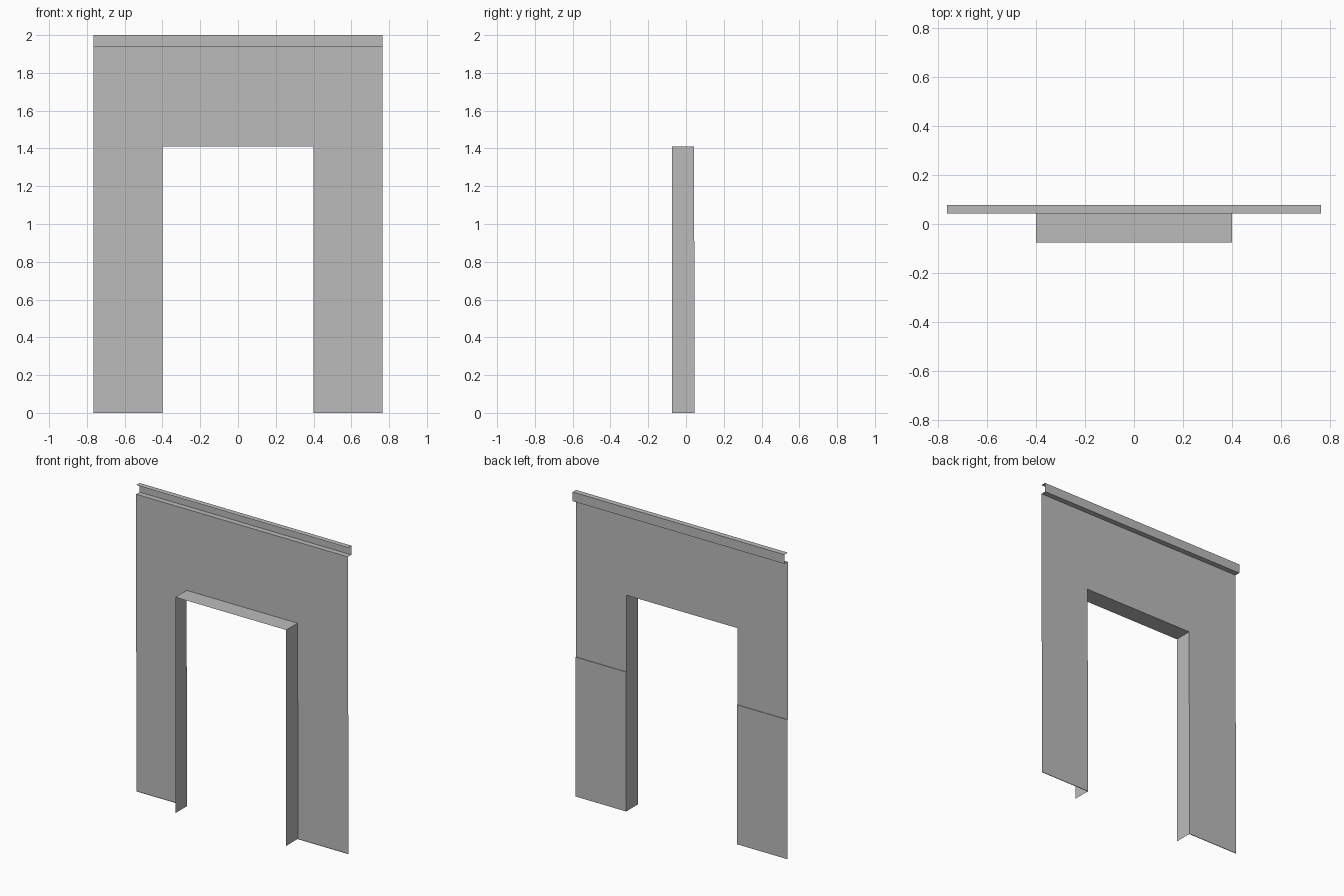
import bpy
import bmesh

if "Cube" in bpy.data.objects:
    bpy.data.objects.remove(bpy.data.objects["Cube"], do_unlink=True)

HALF_W, DOOR_W = 0.765, 0.4           # half widths of wall and doorway
DOOR_H, STEP_H, WALL_H, TOP = 1.41, 0.91, 1.94, 2.0
FRONT, WALL, PLINTH, BACK = -0.075, 0.042, 0.046, 0.077

grey = bpy.data.materials.new("plain grey")
grey.use_nodes = True
grey.diffuse_color = (0.5, 0.5, 0.5, 1)
grey.node_tree.nodes["Principled BSDF"].inputs["Base Color"].default_value = (0.5, 0.5, 0.5, 1)


def finish(name, bm):
    mesh = bpy.data.meshes.new(name)
    bm.to_mesh(mesh)
    bm.free()
    mesh.materials.append(grey)
    obj = bpy.data.objects.new(name, mesh)
    bpy.context.collection.objects.link(obj)


def sheet(name, profile, x0, x1):
    """Sweep an open (y, z) profile along x as a thin folded sheet."""
    bm = bmesh.new()
    rows = [[bm.verts.new((x, y, z)) for x in (x0, x1)] for y, z in profile]
    for a, b in zip(rows, rows[1:]):
        bm.faces.new((a[1], a[0], b[0], b[1]))
    finish(name, bm)


# Piers with a slightly raised lower panel, and the door jambs beside them
pier = [(WALL, 0), (PLINTH, 0), (PLINTH, STEP_H), (WALL, STEP_H), (WALL, DOOR_H)]
jamb = [(FRONT, 0), (PLINTH, 0), (PLINTH, STEP_H), (WALL, STEP_H),
        (WALL, DOOR_H), (FRONT, DOOR_H)]
for side, s in (("left", 1), ("right", -1)):
    sheet(side + "_pier", pier, *sorted((s * DOOR_W, s * HALF_W)))
    bm = bmesh.new()
    face = bm.faces.new([bm.verts.new((s * DOOR_W, y, z)) for y, z in jamb])
    if s > 0:
        face.normal_flip()
    finish(side + "_door_jamb", bm)

# Underside of the doorway
sheet("door_head", [(FRONT, DOOR_H), (WALL, DOOR_H)], -DOOR_W, DOOR_W)

# Wall above the doorway
sheet("header_wall", [(WALL, DOOR_H), (WALL, WALL_H)], -HALF_W, HALF_W)

# Open channel along the top
sheet("top_channel", [(WALL, WALL_H), (BACK, WALL_H), (BACK, TOP), (WALL, TOP)],
      -HALF_W, HALF_W)
